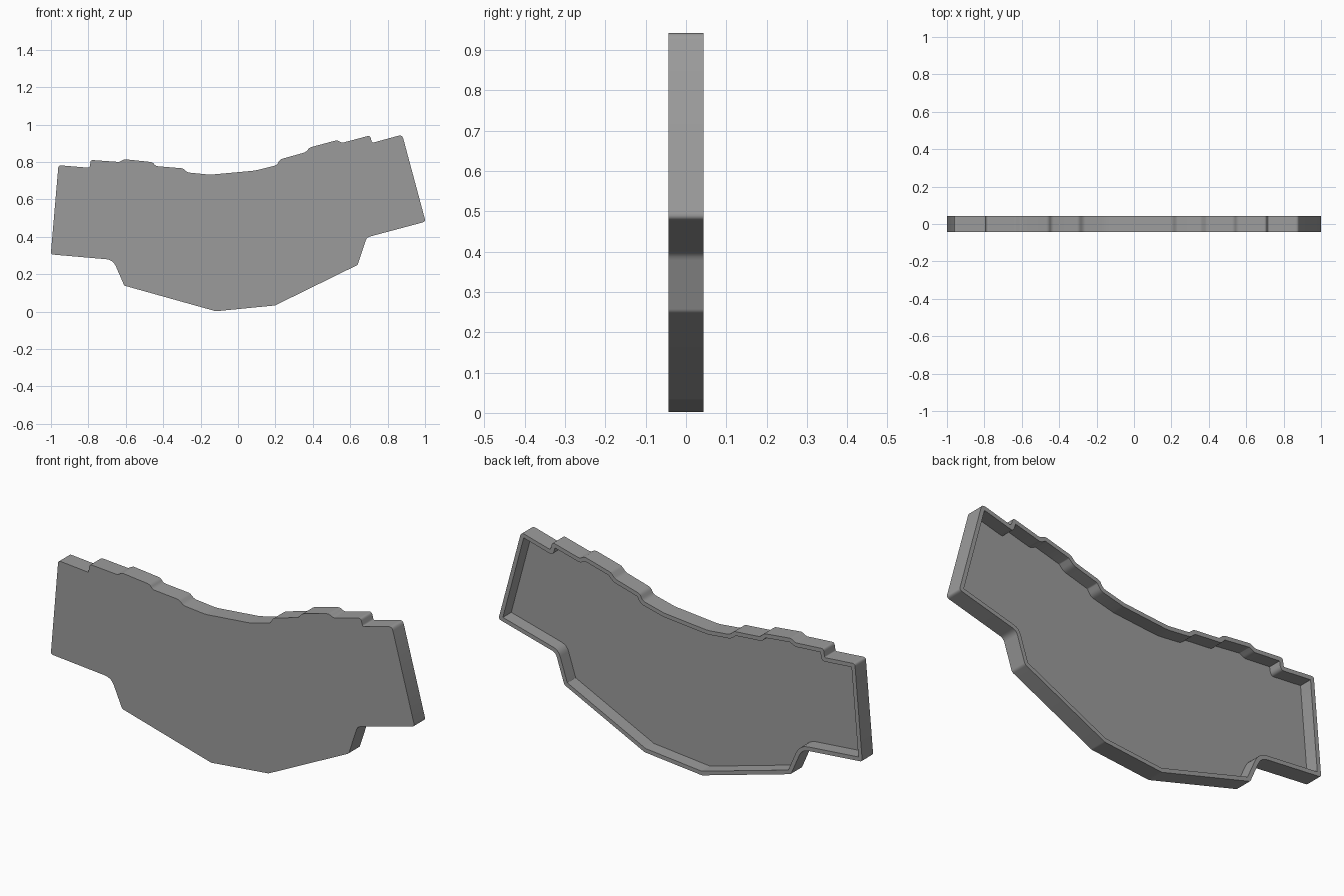
import bpy
import bmesh
import math
from mathutils import Vector

if "Cube" in bpy.data.objects:
    bpy.data.objects.remove(bpy.data.objects["Cube"])

WALL, FLOOR, HALF = 0.02, 0.02, 0.043
SEGMENTS = 4

# Sharp outline corners, anticlockwise seen from the front: x, z, corner radius
CORNERS = [
    (-1.001, .306, .012), (-.668, .277, .06), (-.608, .139, .012), (-.118, .002, .03),
    (.198, .033, .03), (.64, .25, .02), (.688, .397, .035), (1.003, .481, .015),
    (.878, .946, .02), (.717, .902, .01), (.706, .942, .014), (.555, .902, .03),
    (.53, .917, .03), (.385, .878, .03), (.36, .852, .03), (.225, .814, .03),
    (.207, .783, .03), (.09, .754, .1), (-.15, .732, .2), (-.27, .744, .04),
    (-.295, .766, .03), (-.44, .778, .03), (-.457, .799, .03), (-.607, .815, .02),
    (-.635, .8, .02), (-.787, .811, .014), (-.794, .769, .006), (-.96, .783, .014),
]


def outline(inset):
    """Offset the corners inwards, then round each one."""
    pts = [Vector(c[:2]) for c in CORNERS]
    n = len(pts)
    dirs = [(pts[(i + 1) % n] - pts[i]).normalized() for i in range(n)]
    moved, radii, turns = [], [], []
    for i in range(n):
        a, b = dirs[i - 1], dirs[i]
        turn = math.atan2(a.cross(b), a.dot(b))
        normal = Vector((-a.y - b.y, a.x + b.x)).normalized()
        moved.append(pts[i] + normal * inset / math.cos(turn / 2))
        radii.append(max(.002, CORNERS[i][2] - math.copysign(inset, turn)))
        turns.append(turn)
    result = []
    for i in range(n):
        p, q, r = moved[i - 1], moved[i], moved[(i + 1) % n]
        reach = min(radii[i] * math.tan(abs(turns[i]) / 2),
                    (p - q).length * .48, (r - q).length * .48)
        start = q + (p - q).normalized() * reach
        end = q + (r - q).normalized() * reach
        for k in range(SEGMENTS + 1):
            t = k / SEGMENTS
            result.append(start * (1 - t) ** 2 + q * 2 * t * (1 - t) + end * t * t)
    return result


# Shallow tray: front plate, outer wall, rim, inner wall and recessed floor
bm = bmesh.new()
outer, inner = outline(0), outline(WALL)
loops = [[bm.verts.new((p.x, y, p.y)) for p in shape]
         for shape, y in ((outer, -HALF), (outer, HALF), (inner, HALF), (inner, FLOOR - HALF))]
bm.faces.new(loops[0])
bm.faces.new(list(reversed(loops[3])))
for a, b in zip(loops, loops[1:]):
    for i in range(len(a)):
        j = (i + 1) % len(a)
        bm.faces.new((a[j], a[i], b[i], b[j]))
bmesh.ops.recalc_face_normals(bm, faces=bm.faces)

mesh = bpy.data.meshes.new("tray_panel")
bm.to_mesh(mesh)
bm.free()
panel = bpy.data.objects.new("tray_panel", mesh)
bpy.context.collection.objects.link(panel)

grey = bpy.data.materials.new("mid_grey")
grey.diffuse_color = (.33, .33, .33, 1)
grey.use_nodes = True
grey.node_tree.nodes["Principled BSDF"].inputs["Base Color"].default_value = grey.diffuse_color
mesh.materials.append(grey)

bpy.context.view_layer.objects.active = panel
panel.select_set(True)
bpy.ops.object.shade_smooth_by_angle(angle=math.radians(35))
